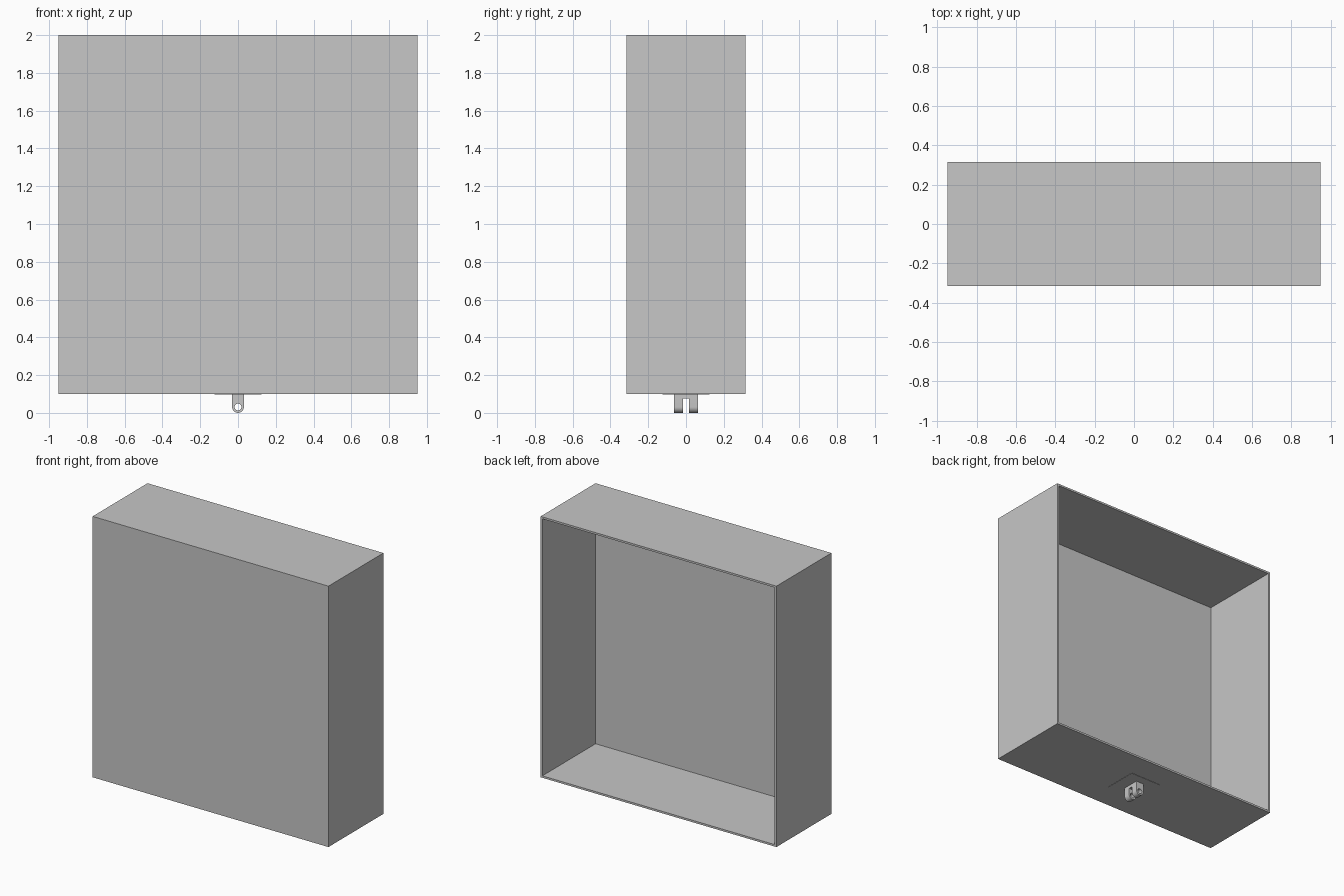
import bpy, bmesh, math
from mathutils import Vector

if "Cube" in bpy.data.objects:
    bpy.data.objects.remove(bpy.data.objects["Cube"])

grey = bpy.data.materials.new("plain_grey")
grey.use_nodes = True
grey.diffuse_color = (0.57, 0.57, 0.57, 1)
grey.node_tree.nodes["Principled BSDF"].inputs["Base Color"].default_value = grey.diffuse_color


def finish(bm, name):
    bmesh.ops.recalc_face_normals(bm, faces=bm.faces[:])
    mesh = bpy.data.meshes.new(name)
    bm.to_mesh(mesh)
    bm.free()
    mesh.materials.append(grey)
    ob = bpy.data.objects.new(name, mesh)
    bpy.context.collection.objects.link(ob)
    return ob


def box_mesh(size, centre):
    bm = bmesh.new()
    bmesh.ops.create_cube(bm, size=1)
    bmesh.ops.scale(bm, vec=size, verts=bm.verts)
    bmesh.ops.translate(bm, vec=centre, verts=bm.verts)
    return bm


# Cabinet shell: closed front, open back
WALL, DEPTH, FLOOR = 0.02, 0.632, 0.1
bm = box_mesh((1.9, DEPTH, 1.9), (0, 0, FLOOR + 0.95))
back = max(bm.faces, key=lambda f: f.calc_center_median().y)
bmesh.ops.inset_region(bm, faces=[back], thickness=WALL)
hollow = bmesh.ops.extrude_face_region(bm, geom=[back])
bmesh.ops.translate(bm, vec=(0, WALL - DEPTH, 0),
                    verts=[v for v in hollow["geom"] if isinstance(v, bmesh.types.BMVert)])
if back.is_valid:
    bmesh.ops.delete(bm, geom=[back], context="FACES")
finish(bm, "cabinet_shell")

# Thin mounting plate under the cabinet
finish(box_mesh((0.25, 0.25, 0.002), (0, 0, FLOOR - 0.001)), "mounting_plate")

# Clevis bracket: two round-ended lugs with a pin hole, joined at the top
R, HOLE, SLOT, HALF = 0.031, 0.018, 0.016, 0.0625


def arc(radius, start, end, steps):
    angles = [start + (end - start) * i / steps for i in range(steps + 1)]
    return [(radius * math.cos(a), R + radius * math.sin(a)) for a in angles]


def lug(name, y):
    bm = bmesh.new()
    outer = arc(R, math.pi, 2 * math.pi, 16) + [(R, FLOOR), (-R, FLOOR)]
    edges = []
    for loop in (outer, arc(HOLE, 0, 2 * math.pi, 24)[:-1]):
        vs = [bm.verts.new((x, y, z)) for x, z in loop]
        edges += [bm.edges.new((vs[i - 1], vs[i])) for i in range(len(vs))]
    bmesh.ops.triangle_fill(bm, edges=edges, use_beauty=True, normal=Vector((0, -1, 0)))
    # Remove any fill across the pin hole
    filled = [f for f in bm.faces
              if all(math.hypot(v.co.x, v.co.z - R) < HOLE * 1.01 for v in f.verts)]
    bmesh.ops.delete(bm, geom=filled, context="FACES")
    solid = bmesh.ops.extrude_face_region(bm, geom=bm.faces[:], use_keep_orig=True)
    bmesh.ops.translate(bm, vec=(0, HALF - SLOT, 0),
                        verts=[v for v in solid["geom"] if isinstance(v, bmesh.types.BMVert)])
    ob = finish(bm, name)
    bpy.ops.object.select_all(action="DESELECT")
    ob.select_set(True)
    bpy.context.view_layer.objects.active = ob
    bpy.ops.object.shade_smooth_by_angle(angle=math.radians(30))


lug("front_lug", -HALF)
lug("back_lug", SLOT)
finish(box_mesh((2 * R, 2 * SLOT, 0.025), (0, 0, FLOOR - 0.0125)), "lug_bridge")
